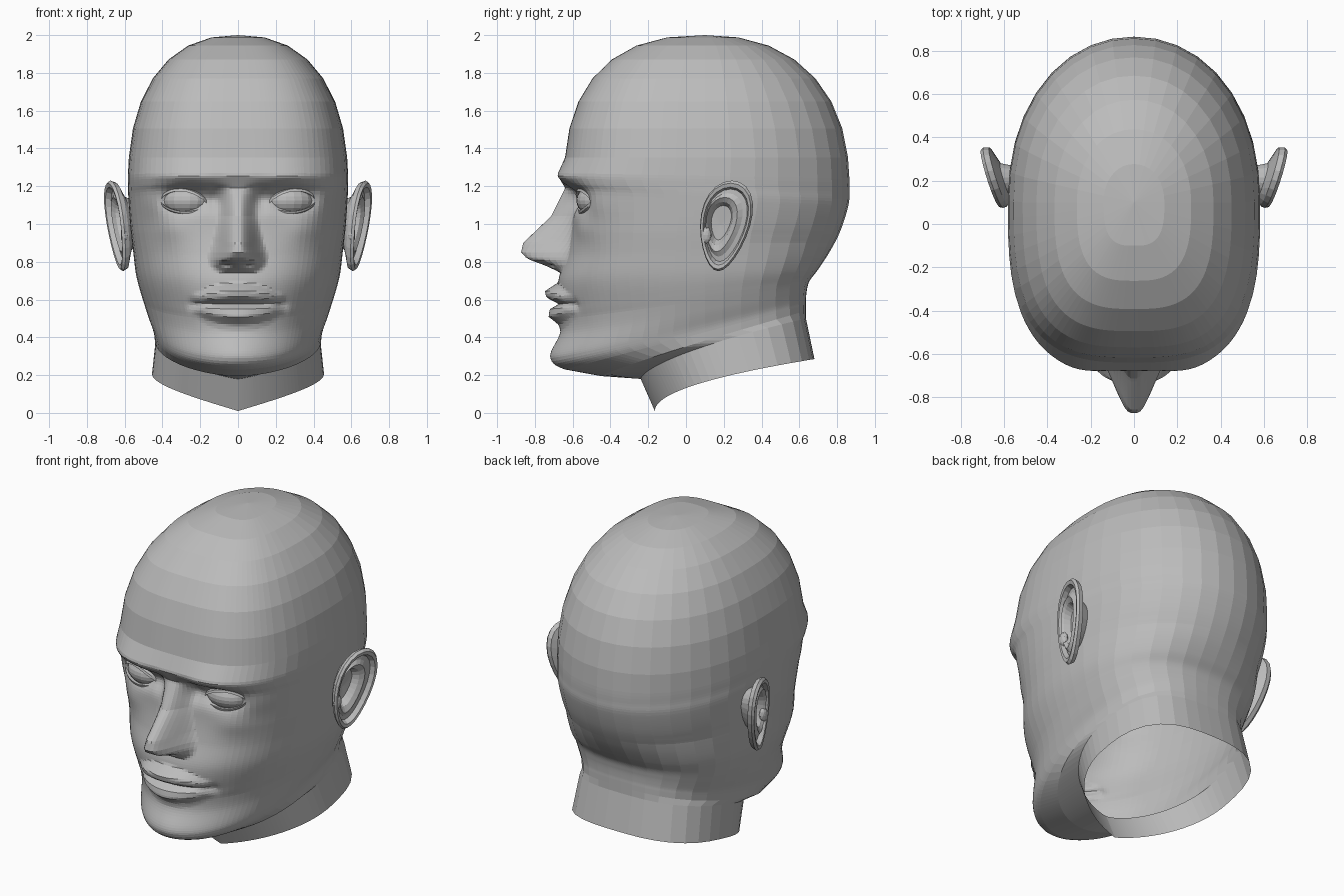
import bpy, bmesh
from math import sin, cos, pi, radians, exp, ceil
from mathutils import Vector, Matrix

if "Cube" in bpy.data.objects:
    bpy.data.objects.remove(bpy.data.objects["Cube"])

grey = bpy.data.materials.new("clay grey")
grey.use_nodes = True
COLOUR = (0.5, 0.5, 0.5, 1)
grey.diffuse_color = COLOUR
grey.node_tree.nodes["Principled BSDF"].inputs["Base Color"].default_value = COLOUR


def finish(bm, name):
    bmesh.ops.recalc_face_normals(bm, faces=bm.faces)
    mesh = bpy.data.meshes.new(name)
    bm.to_mesh(mesh)
    bm.free()
    mesh.materials.append(grey)
    bpy.context.collection.objects.link(bpy.data.objects.new(name, mesh))


def loft(bm, rings):
    """Join closed rings of points with quads and return their vertices."""
    loops = [[bm.verts.new(point) for point in ring] for ring in rings]
    for upper, lower in zip(loops, loops[1:]):
        for i in range(len(upper)):
            j = (i + 1) % len(upper)
            bm.faces.new((upper[i], upper[j], lower[j], lower[i]))
    return loops


def cap(bm, loop, point):
    tip = bm.verts.new(point)
    for i, vert in enumerate(loop):
        bm.faces.new((vert, loop[(i + 1) % len(loop)], tip))


def clamp(value):
    return min(1, max(0, value))


def look_up(table, z):
    """Linear lookup in rows that run from high z to low z."""
    if not table[-1][0] <= z <= table[0][0]:
        return None
    for above, below in zip(table, table[1:]):
        if z >= below[0]:
            t = (above[0] - z) / (above[0] - below[0])
            return [p + (q - p) * t for p, q in zip(above, below)]


def blob(x, z, centre_x, centre_z, width, height):
    return exp(-((x - centre_x) / width) ** 2 - ((z - centre_z) / height) ** 2)


# Cranium sections follow a rounded dome above the brow
SKULL_Z, SKULL_Y, SKULL_HEIGHT = 1.2, .1, .8


def dome(rise, n):
    return (1 - rise ** n) ** (1 / n)


sections = []
for k in range(7):
    rise = sin(radians(80 - 11.5 * k))
    z = SKULL_Z + SKULL_HEIGHT * rise
    sections.append((z, z, SKULL_Y - .745 * dome(rise, 2.5), SKULL_Y + .765 * dome(rise, 2.3),
                     .583 * dome(rise, 2.35), 1))

# Face and neck sections: front z, back z, front y, back y, half width, rise power
sections += [
    (1.27, 1.24, -.675, .865, .583, 1),
    (1.22, 1.17, -.655, .865, .582, 1),
    (1.16, 1.1, -.61, .86, .58, 1),
    (1, .97, -.605, .82, .57, 1),
    (.85, .86, -.63, .765, .555, 1),
    (.7, .76, -.675, .7, .54, 1),
    (.55, .7, -.67, .655, .515, 1),
    (.43, .65, -.665, .64, .485, 1.2),
    (.29, .6, -.71, .635, .455, 1.1),
    (.23, .57, -.64, .635, .445, 1),
    (.195, .54, -.45, .635, .44, .9),
    (.18, .5, -.24, .635, .435, .65),
    (.01, .285, -.165, .68, .455, .5),
]

# Nose: z, ridge y, ridge half width, base half width
NOSE = [
    (1.26, -.68, .03, .11), (1.19, -.64, .015, .1), (1.04, -.715, .01, .11),
    (.9, -.862, .01, .14), (.85, -.873, .015, .16), (.815, -.84, .03, .165),
    (.78, -.745, .05, .155), (.75, -.68, .04, .13),
]
# Lips: z, offset
LIPS = [(.69, 0), (.645, -.07), (.61, -.065), (.577, 0),
        (.55, -.05), (.51, -.062), (.465, -.01), (.43, 0)]
MOUTH_Z = .577


def features(x, y, z, front):
    """Push a front point of the head to shape the face."""
    x = abs(x)
    nose = look_up(NOSE, z)
    if nose:
        ridge, top, base = nose[1:]
        fall = clamp((base - x) / (base - top))
        y -= max(0, front - ridge) * fall * fall * (3 - 2 * fall)
    spread = max(0, 1 - (x / .25) ** 2)
    lip = look_up(LIPS, MOUTH_Z + (z - MOUTH_Z) / max(.55, spread ** .5))
    if lip:
        y += lip[1] * spread
    y += .065 * blob(x, z, .26, 1.13, .12, .055)      # eye socket
    y += .03 * blob(x, z, .12, 1.13, .04, .06)        # inner corner
    y -= .03 * blob(x, z, .45, 1.12, .07, .09)        # outer rim of the socket
    y -= .02 * blob(x, z, .28, 1.25, .15, .035)       # brow ridge
    y -= .02 * blob(x, z, .36, .98, .1, .08)          # cheekbone
    y += .04 * blob(x, z, .06, .785, .03, .015)       # nostril
    y += .02 * blob(x, z, .23, .575, .035, .03)       # mouth corner
    y -= .01 * blob(x, z, 0, .32, .13, .06)           # chin
    return y


def section_points(section, angles):
    front_z, back_z, front, back, width, power = section
    middle = max(SKULL_Y, (front + back) / 2)
    ring = []
    for a in angles:
        s, c = sin(a), cos(a)
        # Foreheads are squarer than chins, and napes squarer than skulls
        if c > 0:
            n, reach = 2 + clamp((front_z - .5) / .7), middle - front
        else:
            n, reach = 2.1 + .7 * clamp((.9 - back_z) / .35), back - middle
        r = (abs(s) ** n + abs(c) ** n) ** (-1 / n)
        x, y = width * r * s, middle - r * c * reach
        z = front_z + (back_z - front_z) * clamp((y - front) / (back - front)) ** power
        if c > 0 and .2 < z < 1.4:
            y = features(x, y, z, front)
        ring.append((x, y, z))
    return ring


def catmull(before, start, end, after, t):
    return [b + .5 * t * (c - a + t * (2 * a - 5 * b + 4 * c - d + t * (3 * (b - c) + d - a)))
            for a, b, c, d in zip(before, start, end, after)]


# Head and neck, with fine columns and rows over the face only
half = [*[1.5 * k for k in range(22)], *range(33, 54, 3), *range(54, 90, 6), *range(90, 181, 10)]
angles = [radians(d) for d in half + [360 - d for d in reversed(half[1:-1])]]
rows = []
last = len(sections) - 1
for i in range(last):
    start, end = sections[i], sections[i + 1]
    before, after = sections[max(0, i - 1)], sections[min(last, i + 2)]
    steps = ceil((start[0] - end[0]) / .014) if .2 < end[0] < 1.26 else 1
    rows += [catmull(before, start, end, after, k / steps) for k in range(steps)]
rows.append(sections[last])
bm = bmesh.new()
loops = loft(bm, [section_points(row, angles) for row in rows])
cap(bm, loops[0], (0, SKULL_Y, SKULL_Z + SKULL_HEIGHT))
finish(bm, "head")

# Ears: rings of scale, depth and forward shift, from the root to the bowl
EAR_RINGS = [(.45, -.11, .04), (.6, -.05, .03), (.95, -.025, 0), (1, 0, 0), (.95, .015, 0),
             (.86, .012, 0), (.8, -.015, .005), (.7, -.012, .015), (.6, .003, .025),
             (.48, -.012, .035), (.38, -.05, .04)]
EAR_CENTRE = Vector((.642, .207, .99))
EAR_BACK = Vector((.28, .96, 0)).normalized()
EAR_UP = Vector((.14, .15, 1))
EAR_OUT = EAR_BACK.cross(EAR_UP).normalized()


def ear_point(side, u, v, depth):
    point = EAR_CENTRE + EAR_BACK * u + EAR_UP * v + EAR_OUT * depth
    point.x *= side
    return point


for side, word in ((1, "left"), (-1, "right")):
    # Eyeball
    turn = Matrix.Translation((side * .27, -.455, 1.125)) @ Matrix.Rotation(side * radians(13), 4, 'Z')
    bm = bmesh.new()
    bmesh.ops.create_uvsphere(bm, u_segments=20, v_segments=14, radius=1,
                              matrix=turn @ Matrix.Diagonal((.14, .125, .09, 1)))
    finish(bm, word + "_eyeball")

    # Eyelids, swept along an almond outline
    for lid, lift, out in (("upper", .06, .035), ("lower", -.045, -.03)):
        strips = []
        for k in range(13):
            u = k / 6 - 1
            x = side * u * .13
            z = lift * (1 - u * u) ** .75 - .012 + .01 * u
            y = -.125 * max(.12, 1 - (x / .15) ** 2 - (z / .1) ** 2) ** .5
            outline = ((y + .03, z), (y - .012, z), (y - .008, z + out * .4), (y + .045, z + out))
            strips.append([turn @ Vector((x, *point)) for point in outline])
        bm = bmesh.new()
        loft(bm, strips)
        finish(bm, word + "_" + lid + "_eyelid")

    # Ear
    rings = []
    for scale, depth, shift in EAR_RINGS:
        ring = []
        for k in range(24):
            a = 2 * pi * k / 24
            u = .138 * sin(a) * (1 + .25 * cos(a))
            ring.append(ear_point(side, u * scale - shift, .24 * cos(a) * scale + shift * .3, depth))
        rings.append(ring)
    bm = bmesh.new()
    loops = loft(bm, rings)
    cap(bm, loops[-1], ear_point(side, -.04, 0, -.055))
    finish(bm, word + "_ear")

    # Small flap in front of the ear bowl
    bm = bmesh.new()
    flap = Matrix.Translation(ear_point(side, -.1, -.05, -.008))
    bmesh.ops.create_icosphere(bm, subdivisions=2, radius=1,
                               matrix=flap @ Matrix.Diagonal((.022, .03, .045, 1)))
    finish(bm, word + "_ear_flap")
